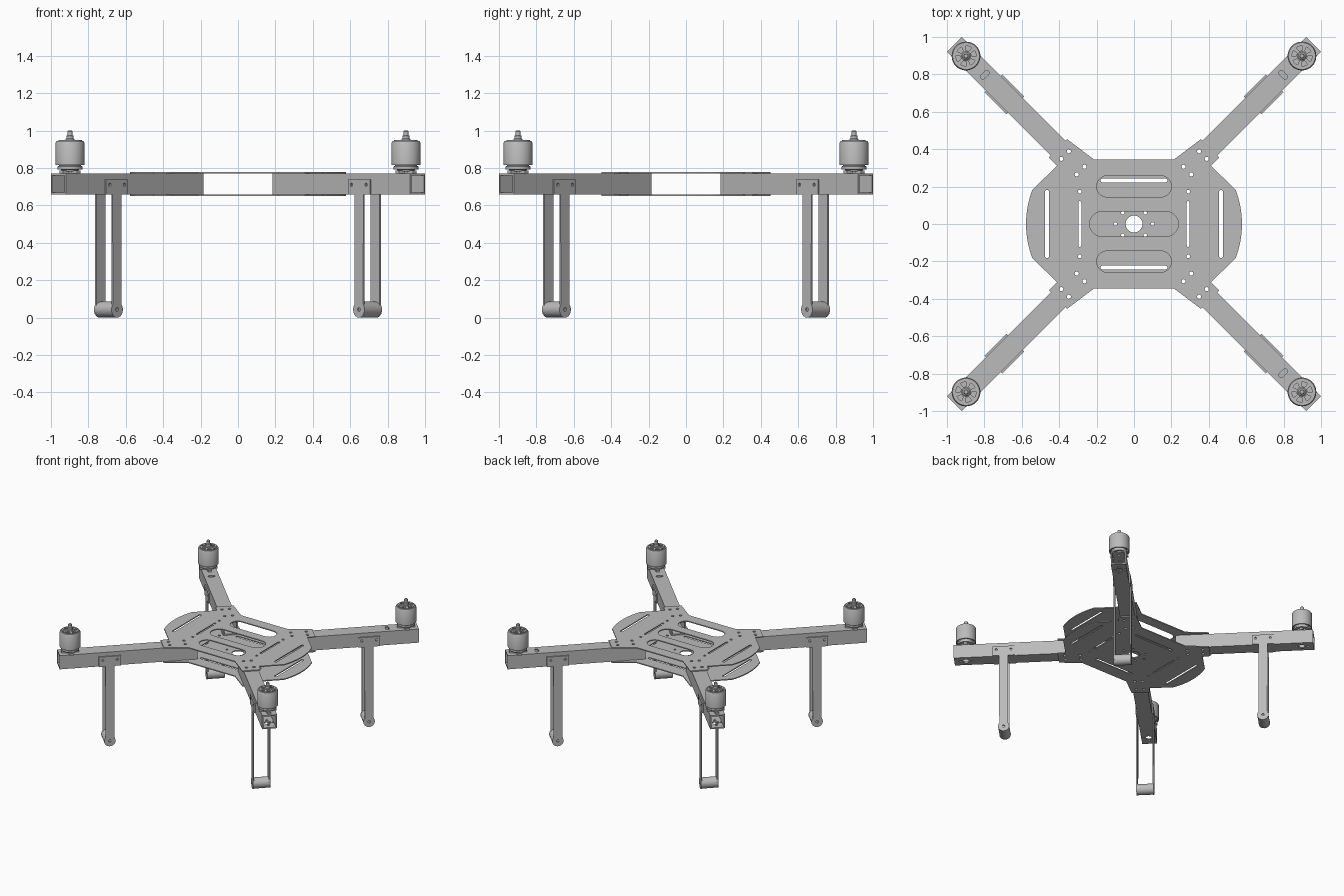
import bpy, bmesh
from math import pi, sin, cos, radians
from mathutils import Matrix

if "Cube" in bpy.data.objects:
    bpy.data.objects.remove(bpy.data.objects["Cube"])

grey = bpy.data.materials.new("frame grey")
grey.use_nodes = True
grey.diffuse_color = (0.5, 0.5, 0.5, 1)
grey.node_tree.nodes["Principled BSDF"].inputs["Base Color"].default_value = (0.5, 0.5, 0.5, 1)

ARM_LOW, ARM_HIGH, WALL, HALF = 0.658, 0.77, 0.01, 0.0565
ARM_IN, ARM_OUT, MOTOR, LEG = 0.318, 1.358, 1.27, 0.98


# ---- helpers ----
def finish(name, mesh, matrix):
    bm = bmesh.new()
    bm.from_mesh(mesh)
    bmesh.ops.remove_doubles(bm, verts=bm.verts, dist=1e-5)
    bmesh.ops.recalc_face_normals(bm, faces=bm.faces)
    bm.to_mesh(mesh)
    bm.free()
    mesh.transform(matrix)
    mesh.materials.clear()
    mesh.materials.append(grey)
    mesh.shade_smooth()
    mesh.set_sharp_from_angle(angle=radians(30))
    obj = bpy.data.objects.new(name, mesh)
    bpy.context.collection.objects.link(obj)
    return obj


def plate(name, loops, thick, matrix):
    """Flat sheet: the first loop is the outline, the others are holes."""
    curve = bpy.data.curves.new(name, 'CURVE')
    curve.dimensions, curve.fill_mode, curve.extrude = '2D', 'BOTH', thick / 2
    for loop in loops:
        s = curve.splines.new('POLY')
        s.points.add(len(loop) - 1)
        for p, (x, y) in zip(s.points, loop):
            p.co = (x, y, 0, 1)
        s.use_cyclic_u = True
    temp = bpy.data.objects.new(name, curve)
    bpy.context.collection.objects.link(temp)
    graph = bpy.context.evaluated_depsgraph_get()
    mesh = bpy.data.meshes.new_from_object(temp.evaluated_get(graph))
    bpy.data.objects.remove(temp)
    return finish(name, mesh, matrix)


def lathe(name, profile, matrix, steps=32):
    bm = bmesh.new()
    vs = [bm.verts.new((r, 0, z)) for r, z in profile]
    edges = [bm.edges.new(pair) for pair in zip(vs, vs[1:])]
    bmesh.ops.spin(bm, geom=vs + edges, axis=(0, 0, 1), cent=(0, 0, 0),
                   angle=2 * pi, steps=steps)
    mesh = bpy.data.meshes.new(name)
    bm.to_mesh(mesh)
    bm.free()
    return finish(name, mesh, matrix)


def circle(x, y, r, n=16):
    return [(x + r * cos(2 * pi * i / n), y + r * sin(2 * pi * i / n)) for i in range(n)]


def rect(x0, x1, y0, y1):
    return [(x0, y0), (x1, y0), (x1, y1), (x0, y1)]


def stadium(x, y, length, width, upright=False, n=10):
    r, d = width / 2, (length - width) / 2
    pts = [(d + r * cos(a), r * sin(a)) for a in (pi * i / n - pi / 2 for i in range(n + 1))]
    pts += [(-u, -v) for u, v in pts]
    return [(x - v, y + u) if upright else (x + u, y + v) for u, v in pts]


def at(x, y, z):
    return Matrix.Translation((x, y, z))


# ---- body plates ----
quarter = [(0.055 + 0.522 * cos(0.352 * i / 6), 0.522 * sin(0.352 * i / 6)) for i in range(7)]
quarter += [(0.412, 0.312), (0.455, 0.355), (0.357, 0.453), (0.214, 0.345)]
upper = quarter + [(-x, y) for x, y in reversed(quarter)]
outline = upper + [(x, -y) for x, y in reversed(upper[1:-1])]

bolts = [(r, s * 0.029) for r in (0.404, 0.521) for s in (-1, 1)]
shared = []
for sx in (-1, 1):
    shared += [stadium(sx * 0.465, 0, 0.365, 0.02, True),
               stadium(sx * 0.29, 0, 0.245, 0.016, True)]
    shared += [circle(sx * 0.29, sy * 0.173, 0.01) for sy in (-1, 1)]
for k in range(4):
    a = pi / 4 + k * pi / 2
    shared += [circle(r * cos(a) - t * sin(a), r * sin(a) + t * cos(a), 0.011) for r, t in bolts]

windows = [stadium(0, s * 0.201, 0.4, 0.115) for s in (-1, 1)] + [stadium(0, 0, 0.475, 0.135)]
plate("top_plate", [outline] + shared + windows, 0.008, at(0, 0, ARM_HIGH + 0.004))

low_holes = [stadium(0, s * 0.233, 0.36, 0.02) for s in (-1, 1)] + [circle(0, 0, 0.045, 32)]
low_holes += [circle(s * 0.1, 0, 0.009) for s in (-1, 1)]
low_holes += [circle(sx * 0.06, sy * 0.06, 0.009) for sx in (-1, 1) for sy in (-1, 1)]
plate("bottom_plate", [outline] + shared + low_holes, 0.008, at(0, 0, ARM_LOW - 0.004))

# ---- arms, legs and motors, each built along +x and turned to its corner ----
upright = Matrix.Rotation(pi / 2, 4, 'X')
names = ("back_left", "back_right", "front_right", "front_left")
for k, corner in enumerate(names):
    turn = Matrix.Rotation(pi / 4 + k * pi / 2, 4, 'Z')

    # hollow square tube made of four walls
    tube = rect(ARM_IN, ARM_OUT, -HALF, HALF)
    holes = [circle(r, t, 0.011) for r, t in bolts]
    mounts = [circle(MOTOR + x, y, 0.009) for x, y in circle(0, 0, 0.044, 4)]
    hatch = [stadium(1.128, 0, 0.055, 0.026, True)] if k != 2 else []
    plate(corner + "_arm_top", [tube] + holes + mounts + hatch, WALL,
          turn @ at(0, 0, ARM_HIGH - WALL / 2))
    plate(corner + "_arm_bottom", [tube] + holes + mounts + [circle(MOTOR, 0, 0.025)], WALL,
          turn @ at(0, 0, ARM_LOW + WALL / 2))
    side = rect(ARM_IN, ARM_OUT, ARM_LOW + WALL, ARM_HIGH - WALL)

    # T-shaped leg straps with a rounded foot
    foot = [(LEG + 0.043 * cos(a), 0.043 + 0.043 * sin(a))
            for a in (radians(140 + 260 * i / 18) for i in range(19))]
    strap = foot + [(LEG + 0.034, ARM_LOW), (LEG + 0.083, ARM_LOW), (LEG + 0.083, 0.738),
                    (LEG - 0.083, 0.738), (LEG - 0.083, ARM_LOW), (LEG - 0.034, ARM_LOW)]
    strap_holes = [circle(LEG + s * 0.055, 0.71, 0.009) for s in (-1, 1)]
    strap_holes.append(circle(LEG, 0.043, 0.01))
    for s, label in ((-1, "a"), (1, "b")):
        plate(f"{corner}_arm_side_{label}", [side], WALL,
              turn @ at(0, s * (HALF - WALL / 2), 0) @ upright)
        plate(f"{corner}_leg_strap_{label}", [strap] + strap_holes, 0.01,
              turn @ at(0, s * (HALF + 0.005), 0) @ upright)
    plate(corner + "_foot_roller", [circle(LEG, 0.043, 0.042, 32)], 2 * HALF, turn @ upright)

    # motor: cross mount, stator, bell, spoked cap, shaft
    base = turn @ at(MOTOR, 0, 0)
    cross = [((0.068 if i % 4 < 2 else 0.032) * cos(a), (0.068 if i % 4 < 2 else 0.032) * sin(a))
             for i, a in enumerate(2 * pi * j / 16 - pi / 16 for j in range(16))]
    plate(corner + "_motor_mount", [cross], 0.016, base @ at(0, 0, ARM_HIGH + 0.008))
    lathe(corner + "_motor_stator", [(0, 0.78), (0.045, 0.78), (0.045, 0.79), (0.066, 0.793),
                                     (0.066, 0.808), (0.058, 0.812), (0.058, 0.9), (0, 0.9)], base)
    lathe(corner + "_motor_bell", [(0.068, 0.815), (0.077, 0.815), (0.077, 0.935), (0.072, 0.944),
                                   (0.06, 0.944), (0.068, 0.93), (0.068, 0.815)], base)
    vents = [[(r * cos(a), r * sin(a)) for r, a in
              [(0.054, 2 * pi * j / 6 + d) for d in (-0.33, -0.11, 0.11, 0.33)] +
              [(0.03, 2 * pi * j / 6 + d) for d in (0.25, -0.25)]] for j in range(6)]
    plate(corner + "_motor_cap", [circle(0, 0, 0.063, 32)] + vents, 0.014, base @ at(0, 0, 0.943))
    lathe(corner + "_motor_shaft", [(0, 0.9), (0.024, 0.9), (0.024, 0.955), (0.02, 0.958), (0.02, 0.972),
                                    (0.014, 0.975), (0.014, 0.996), (0.01, 1.0), (0, 1.0)], base, 20)
